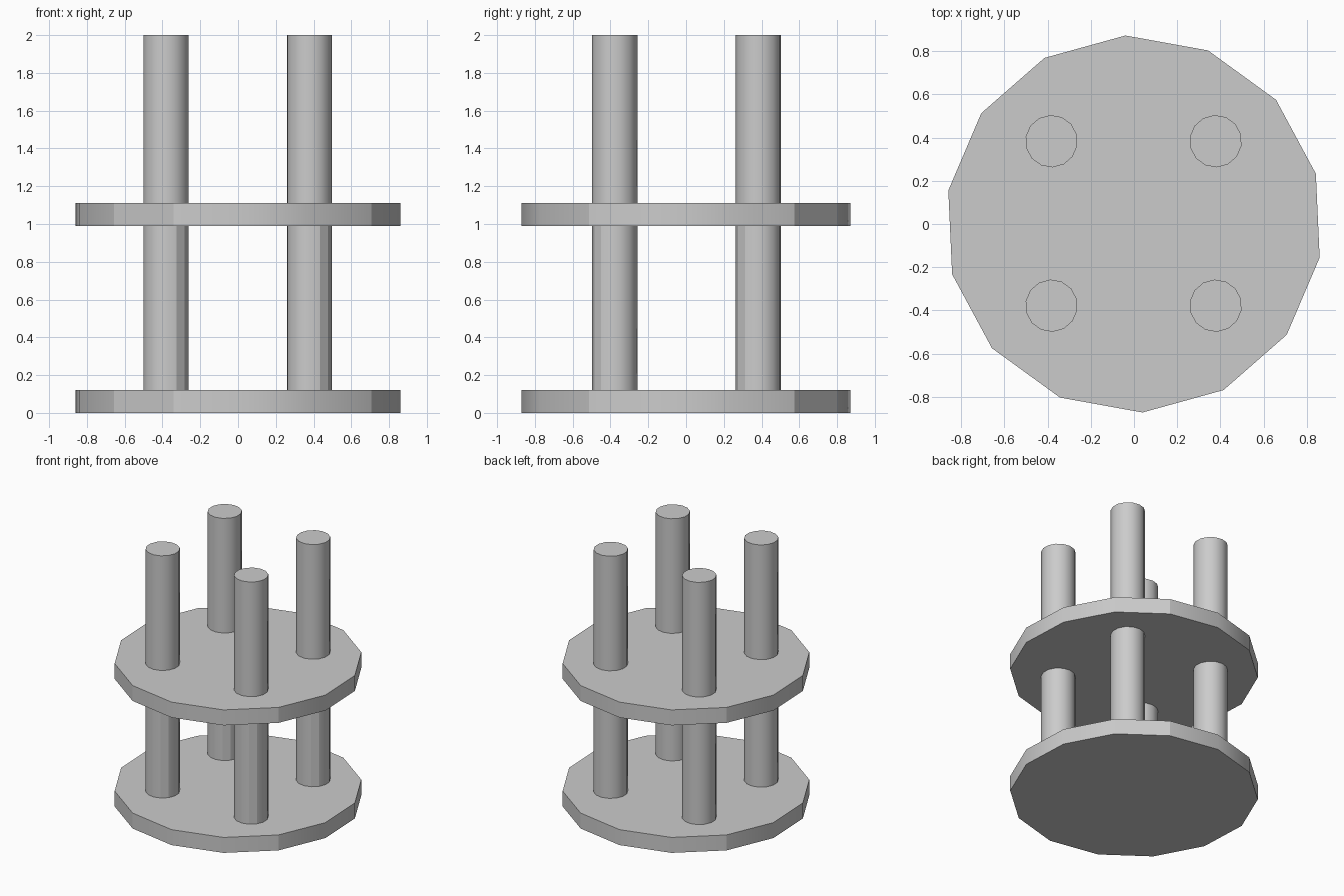
import bpy
import bmesh
import math

cube = bpy.data.objects.get("Cube")
if cube:
    bpy.data.objects.remove(cube, do_unlink=True)

SIDES = 14
STEP = 2 * math.pi / SIDES
START = math.radians(92.6)

grey = bpy.data.materials.new("plain_grey")
grey.use_nodes = True
grey.diffuse_color = (0.6, 0.6, 0.6, 1)
grey.node_tree.nodes["Principled BSDF"].inputs["Base Color"].default_value = (0.6, 0.6, 0.6, 1)


def prism(name, x, y, radius, bottom, top, creases=()):
    """Upright many-sided prism, smooth round the side except at the creases."""
    bm = bmesh.new()
    ring = [bm.verts.new((x + radius * math.cos(START - STEP * k),
                          y + radius * math.sin(START - STEP * k), bottom))
            for k in range(SIDES)]
    base = bm.faces.new(ring)
    result = bmesh.ops.extrude_face_region(bm, geom=[base], use_keep_orig=True)
    moved = [v for v in result["geom"] if isinstance(v, bmesh.types.BMVert)]
    bmesh.ops.translate(bm, verts=moved, vec=(0, 0, top - bottom))
    bmesh.ops.recalc_face_normals(bm, faces=bm.faces)
    for face in bm.faces:
        face.smooth = abs(face.normal.z) < 0.5
    corners = [ring[k] for k in creases]
    for edge in bm.edges:
        upright = abs(edge.verts[0].co.z - edge.verts[1].co.z) > 0.01
        edge.smooth = upright and not any(v in corners for v in edge.verts)
    mesh = bpy.data.meshes.new(name)
    bm.to_mesh(mesh)
    bm.free()
    mesh.materials.append(grey)
    obj = bpy.data.objects.new(name, mesh)
    bpy.context.collection.objects.link(obj)
    return obj


# Two round shelves
DISC_CREASES = (1, 2, 5, 8, 9, 12)
prism("bottom_disc", 0, 0, 0.873, 0, 0.12, DISC_CREASES)
prism("middle_disc", 0, 0, 0.873, 0.99, 1.11, DISC_CREASES)

# Four posts, each in a lower and an upper length
for side, x in (("left", 0.378), ("right", -0.382)):
    for end, y in (("front", -0.378), ("back", 0.383)):
        prism(f"lower_post_{end}_{side}", x, y, 0.121, 0.12, 0.99, (5, 6))
        prism(f"upper_post_{end}_{side}", x, y, 0.121, 1.11, 2.0)
